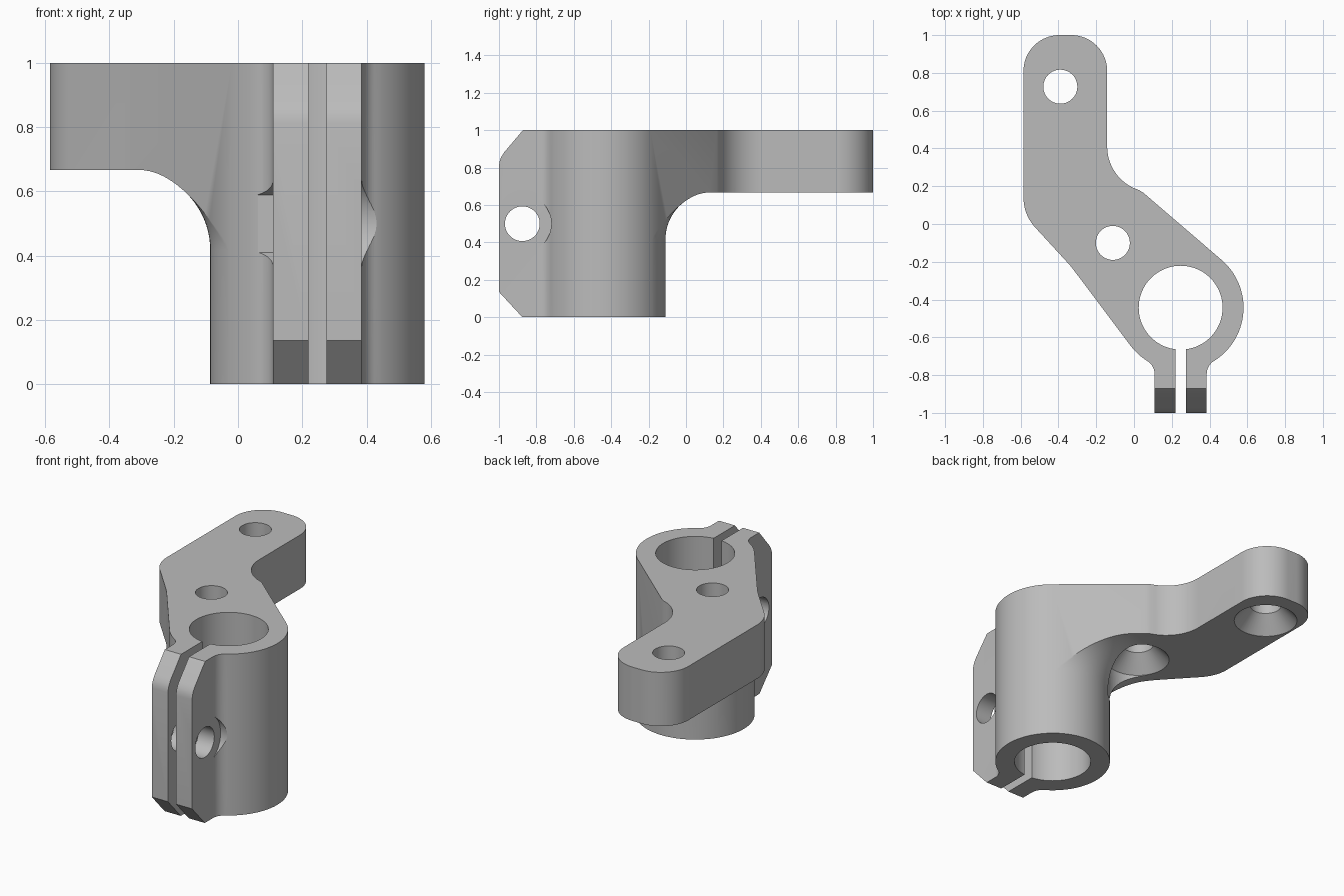
import bpy, bmesh, math
from mathutils import Vector

if "Cube" in bpy.data.objects:
    bpy.data.objects.remove(bpy.data.objects["Cube"])

CX, CY, R = 0.247, -0.443, 0.333      # clamp barrel centre and radius
RIGHT, LEFT = 49.4, 216.9             # angles where the arm walls leave the barrel


def arc(cx, cy, r, a0, a1, n):
    return [(cx + r * math.cos(math.radians(a0 + (a1 - a0) * i / n)),
             cy + r * math.sin(math.radians(a0 + (a1 - a0) * i / n))) for i in range(n + 1)]


def loft(name, rings):
    """Closed solid through equal-length rings of 3D points."""
    bm = bmesh.new()
    vs = [[bm.verts.new(p) for p in ring] for ring in rings]
    n = len(rings[0])
    for a, b in zip(vs, vs[1:]):
        for i in range(n):
            j = (i + 1) % n
            bm.faces.new((a[i], a[j], b[j], b[i]))
    bm.faces.new(vs[0][::-1])
    bm.faces.new(vs[-1])
    bmesh.ops.recalc_face_normals(bm, faces=bm.faces[:])
    me = bpy.data.meshes.new(name)
    bm.to_mesh(me)
    bm.free()
    ob = bpy.data.objects.new(name, me)
    bpy.context.collection.objects.link(ob)
    return ob


def prism_z(name, pts, z0, z1):
    return loft(name, [[(x, y, z) for x, y in pts] for z in (z0, z1)])


def prism_x(name, pts, x0, x1):
    return loft(name, [[(x, y, z) for y, z in pts] for x in (x0, x1)])


def circle(cx, cy, r, n=64, start=0):
    return arc(cx, cy, r, start, start + 360, n)[:-1]


# Outline of arm, barrel and clamp ears
f = 57.9                              # angle below horizontal where ear fillets meet the barrel
outline = [(0.385, -1)]
outline += arc(0.468, -0.795, 0.083, 180, 180 - f, 10)
outline += arc(CX, CY, R, -f, RIGHT, 40)[1:]
outline += [(0.05, 0.165), (0.028, 0.179)]
outline += arc(0.1, 0.41, 0.242, 245, 180, 16)
outline += arc(-0.332, 0.81, 0.19, 0, 90, 20)
outline += arc(-0.395, 0.81, 0.19, 90, 180, 20)
outline += arc(-0.352, 0.14, 0.233, 180, 222.3, 12)
outline += [(-0.345, -0.212), (-0.325, -0.236)]
outline += arc(CX, CY, R, LEFT, 180 + f, 8)
outline += arc(0.026, -0.795, 0.083, f, 0, 10)[1:]
outline += [(0.109, -1)]
bracket = prism_z("clamp_bracket", outline, 0, 1)

cutters = []

# Space under the arm, with a cove blending into the barrel
cove = [(R + 0.0005, -0.1)] + arc(0.583, 0.417, 0.2495, 180, 90, 20) + [(2.2, 0.6665), (2.2, -0.1)]
rings = []
for i in range(49):
    a = math.radians(RIGHT + (LEFT - RIGHT) * i / 48)
    rings.append([(CX + r * math.cos(a), CY + r * math.sin(a), z) for r, z in cove])
cutters.append(loft("under_arm_cut", rings))

# Barrel bore and clamping slot
cutters.append(prism_z("bore_cut", circle(CX, CY, 0.222, 80), -0.1, 1.1))
cutters.append(prism_z("slot_cut", [(0.22, -1.1), (0.275, -1.1), (0.275, -0.5), (0.22, -0.5)], -0.1, 1.1))

# Countersunk screw holes in the arm
for x, y in ((-0.39, 0.727), (-0.112, -0.1)):
    steps = ((0.183, 0.4), (0.183, 0.667), (0.09, 0.767), (0.09, 1.1))
    cutters.append(loft("screw_hole_cut", [[(px, py, z) for px, py in circle(x, y, r, 48)] for r, z in steps]))

# Ear chamfers, lower and upper
cutters.append(prism_x("lower_chamfer_cut", [(-1.1, -0.1), (-0.782, -0.1), (-1.1, 0.2435)], 0, 0.5))
cutters.append(prism_x("upper_chamfer_cut", [(-1.1, 0.81), (-1, 0.81), (-0.996, 0.835), (-0.988, 0.857),
                                             (-0.972, 0.882), (-0.872, 1), (-0.787, 1.1), (-1.1, 1.1)], 0, 0.5))

# Clamp bolt hole, round head seat and hexagonal nut seat
cutters.append(prism_x("bolt_hole_cut", circle(-0.875, 0.5, 0.093, 48), -0.2, 0.7))
cutters.append(prism_x("head_seat_cut", circle(-0.875, 0.5, 0.155, 48), 0.385, 0.8))
cutters.append(prism_x("nut_seat_cut", circle(-0.875, 0.5, 0.179, 6, 30), -0.3, 0.109))

bpy.context.view_layer.objects.active = bracket
bracket.select_set(True)
for c in cutters:
    m = bracket.modifiers.new(c.name, 'BOOLEAN')
    m.operation, m.solver, m.object = 'DIFFERENCE', 'EXACT', c
    bpy.ops.object.modifier_apply(modifier=m.name)
    bpy.data.objects.remove(c)

# Single grey finish
grey = bpy.data.materials.new("grey")
grey.diffuse_color = (0.5, 0.5, 0.5, 1)
grey.use_nodes = True
grey.node_tree.nodes["Principled BSDF"].inputs["Base Color"].default_value = grey.diffuse_color
bracket.data.materials.clear()
bracket.data.materials.append(grey)
bpy.ops.object.shade_smooth_by_angle(angle=math.radians(30))
